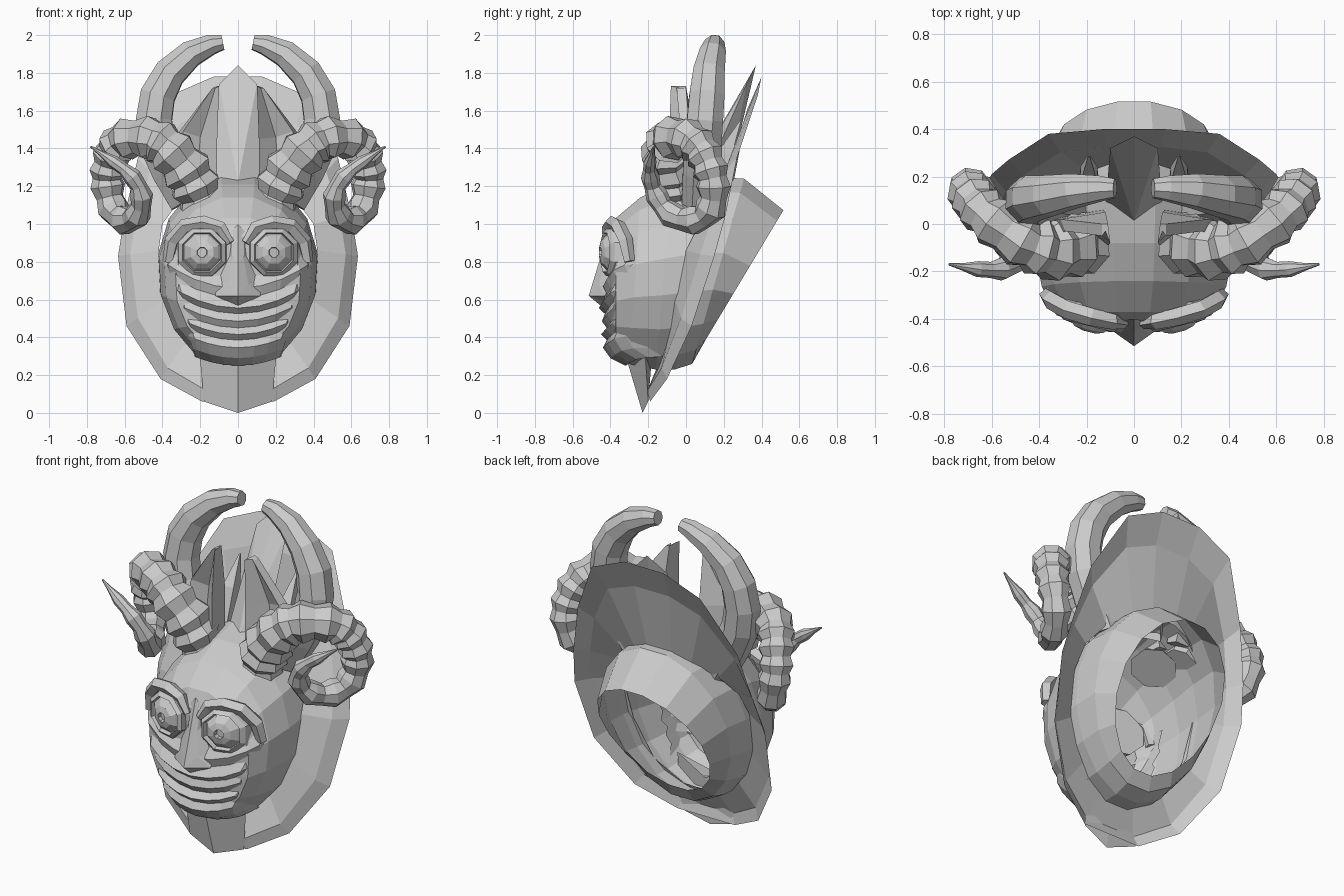
import bpy
from math import sin, cos, pi
from mathutils import Vector
import bmesh


def build(name, verts, faces, mirror=False):
    me = bpy.data.meshes.new(name)
    me.from_pydata([tuple(v) for v in verts], [], faces)
    bm = bmesh.new()
    bm.from_mesh(me)
    bmesh.ops.recalc_face_normals(bm, faces=bm.faces)
    bm.to_mesh(me)
    bm.free()
    ob = bpy.data.objects.new(name, me)
    bpy.context.collection.objects.link(ob)
    if mirror:
        ob.modifiers.new("mirror", 'MIRROR').use_axis[0] = True
    return ob


def loft(name, rings, start=True, end=True, mirror=False, closed=True):
    n = len(rings[0])
    verts = [v for r in rings for v in r]
    faces = []
    for i in range(len(rings) - 1):
        for j in range(n if closed else n - 1):
            k = (j + 1) % n
            faces.append((i*n + j, i*n + k, (i+1)*n + k, (i+1)*n + j))
    if start:
        faces.append(tuple(range(n)))
    if end:
        faces.append(tuple(range((len(rings) - 1) * n, len(rings) * n)))
    return build(name, verts, faces, mirror)


def tube(name, path, sides=6, mirror=False, ref=(0, 1, 0), flat=1.0):
    # each path point is x, y, z, radius; the frame is carried along the path
    pts = [Vector(p[:3]) for p in path]
    rings, u = [], Vector(ref)
    for i, p in enumerate(pts):
        t = (pts[min(i+1, len(pts)-1)] - pts[max(i-1, 0)]).normalized()
        u = (u - t * u.dot(t)).normalized()
        w = t.cross(u)
        r = path[i][3]
        rings.append([p + u*(r*flat*cos(2*pi*(j+.5)/sides)) + w*(r*sin(2*pi*(j+.5)/sides))
                      for j in range(sides)])
    return loft(name, rings, mirror=mirror)


def ridged(path, swell, pinch):
    # Catmull-Rom midpoints, pinched between swollen ridges
    out = []
    P = [Vector(p) for p in path]
    for i in range(len(P) - 1):
        a, b, c, d = P[max(i-1, 0)], P[i], P[i+1], P[min(i+2, len(P)-1)]
        m = (b + c) * .5625 - (a + d) * .0625
        m[3] *= pinch
        b = b.copy()
        b[3] *= swell
        out += [b, m]
    return out + [P[-1]]


# hollow head, open at the back: y top, y bottom, half width, z top, z bottom
head = [(-.41, -.40, .20, .94, .38), (-.37, -.37, .34, 1.04, .29),
        (-.24, -.30, .40, 1.15, .25), (-.08, -.16, .43, 1.22, .22),
        (.10, -.06, .435, 1.26, .22), (.31, .03, .42, 1.25, .25),
        (.52, .07, .35, 1.08, .33)]
rings = []
for yt, yb, w, zt, zb in head:
    ring = []
    for j in range(16):
        a = 2 * pi * (j + .5) / 16
        h = (cos(a) + 1) / 2
        ring.append((w * sin(a) * (.92 + .12 * h), yb + (yt - yb) * h, zb + (zt - zb) * h))
    rings.append(ring)
loft("head_shell", rings, end=False)

# collar swept back from the head: outer rim and inner rim, half of each
outer = [(.13, .40, 1.78), (.36, .38, 1.68), (.53, .27, 1.35), (.60, .21, 1.05),
         (.635, .15, .83), (.59, .03, .46), (.41, -.10, .18), (.19, -.19, .06)]
inner = [(.08, .25, 1.21), (.19, .22, 1.19), (.32, .15, 1.11), (.40, .07, 1.0),
         (.42, .0, .86), (.39, -.06, .6), (.28, -.10, .37), (.11, -.14, .25)]


def collar(t, push):
    h = [Vector(a).lerp(Vector(b), t) + Vector((0, push, 0)) for a, b in zip(outer, inner)]
    return h + [Vector((-p.x, p.y, p.z)) for p in reversed(h)]


loft("collar", [collar(0, 0), collar(.3, -.03), collar(1, 0)], False, False)

# tall upper horns
tube("upper_horn", [(.27, .07, 1.12, .10), (.36, .08, 1.28, .105), (.425, .09, 1.42, .105),
                    (.445, .10, 1.55, .103), (.425, .11, 1.68, .10), (.36, .12, 1.80, .09),
                    (.25, .14, 1.90, .075), (.14, .15, 1.95, .056), (.08, .15, 1.962, .042)],
     8, True)

# curled ridged horns
curl = [(.19, -.06, 1.12, .125), (.225, -.08, 1.20, .135), (.27, -.09, 1.28, .138),
        (.35, -.11, 1.38, .13), (.41, -.095, 1.43, .122), (.475, -.07, 1.455, .115),
        (.59, .01, 1.45, .108), (.64, .06, 1.415, .104), (.67, .10, 1.36, .10),
        (.69, .13, 1.28, .095), (.69, .145, 1.20, .09), (.66, .13, 1.08, .082),
        (.60, .04, 1.02, .077), (.53, -.08, 1.05, .068), (.51, -.155, 1.15, .058),
        (.56, -.19, 1.25, .047), (.66, -.19, 1.33, .032), (.78, -.17, 1.41, .005)]
tube("curled_horn", ridged(curl, 1.05, .84), 8, True)

# pointed ears, folded in along the front
loft("ear", [[(.11, -.09, 1.18), (.13, .06, 1.18), (.37, .02, 1.22), (.34, -.06, 1.22), (.22, .0, 1.2)],
             [(.11, -.09, 1.45), (.12, .05, 1.45), (.31, .02, 1.49), (.29, -.03, 1.49), (.20, .01, 1.46)],
             [(.10, -.08, 1.73), (.11, .0, 1.73), (.135, .0, 1.72), (.135, -.05, 1.72), (.12, -.03, 1.72)]],
     mirror=True)

# centre crest blade and side tufts
build("crest", [(0, .37, 1.84), (.10, .32, 1.74), (.12, .08, 1.2), (0, .01, 1.22),
                (-.12, .08, 1.2), (-.10, .32, 1.74), (0, .22, 1.2)],
      [(0, 1, 3), (1, 2, 3), (0, 3, 5), (5, 3, 4), (0, 6, 1), (1, 6, 2), (0, 5, 6), (5, 4, 6)])
tube("tuft", [(.19, .14, 1.18, .06), (.19, .21, 1.38, .05), (.19, .29, 1.55, .004)], 4, True)

# eyes: stepped octagonal sockets, eyeball and sunken pupil
prof = [(.145, -.34), (.135, -.41), (.112, -.43), (.104, -.405), (.092, -.42),
        (.065, -.445), (.028, -.455), (.026, -.43)]
loft("eye", [[(.19 + r*cos(pi*(j+.5)/4), y + .25*r*cos(pi*(j+.5)/4), .85 + r*sin(pi*(j+.5)/4))
              for j in range(8)] for r, y in prof], mirror=True)

# brows and the folds below the eyes
tube("brow", [(.04, -.42, .90, .022), (.09, -.41, .98, .035), (.18, -.39, 1.005, .04),
              (.28, -.36, .99, .04), (.35, -.32, .91, .04), (.37, -.30, .80, .03)], 5, True)

# nose with wings
build("nose", [(0, -.40, 1.0), (.035, -.40, .96), (.03, -.43, .82), (.055, -.46, .68),
               (.12, -.43, .62), (.06, -.43, .59), (0, -.515, .62), (0, -.43, .55),
               (0, -.46, .80), (.12, -.39, .70), (.06, -.38, .85)],
      [(0, 1, 2, 8), (8, 2, 3, 6), (3, 4, 6), (4, 5, 6), (5, 7, 6),
       (2, 10, 9, 3), (3, 9, 4), (1, 10, 2)], True)

# lower face: ridged smile, lips and chin; each row is z, y, half width
rows = [(.74, -.40, .36), (.66, -.445, .37), (.61, -.425, .36), (.555, -.462, .34),
        (.525, -.43, .33), (.485, -.445, .32), (.45, -.42, .31), (.415, -.45, .29),
        (.385, -.42, .28), (.345, -.44, .26), (.29, -.40, .24), (.25, -.32, .22)]
face = []
for z, y, w in rows:
    face.append([(w * s, y + d, z + .9 * (w * s) ** 2)
                 for s, d in ((0, 0), (.33, .008), (.62, .025), (.88, .06), (1, .12), (1.03, .2))])
loft("lower_face", face, False, False, True, closed=False)

# beard plate with a centre ridge
build("beard", [(0, -.31, .27), (.21, -.22, .38), (.18, -.20, .06), (0, -.23, 0),
                (0, -.18, .3)],
      [(0, 1, 2, 3), (4, 3, 2, 1)], True)
